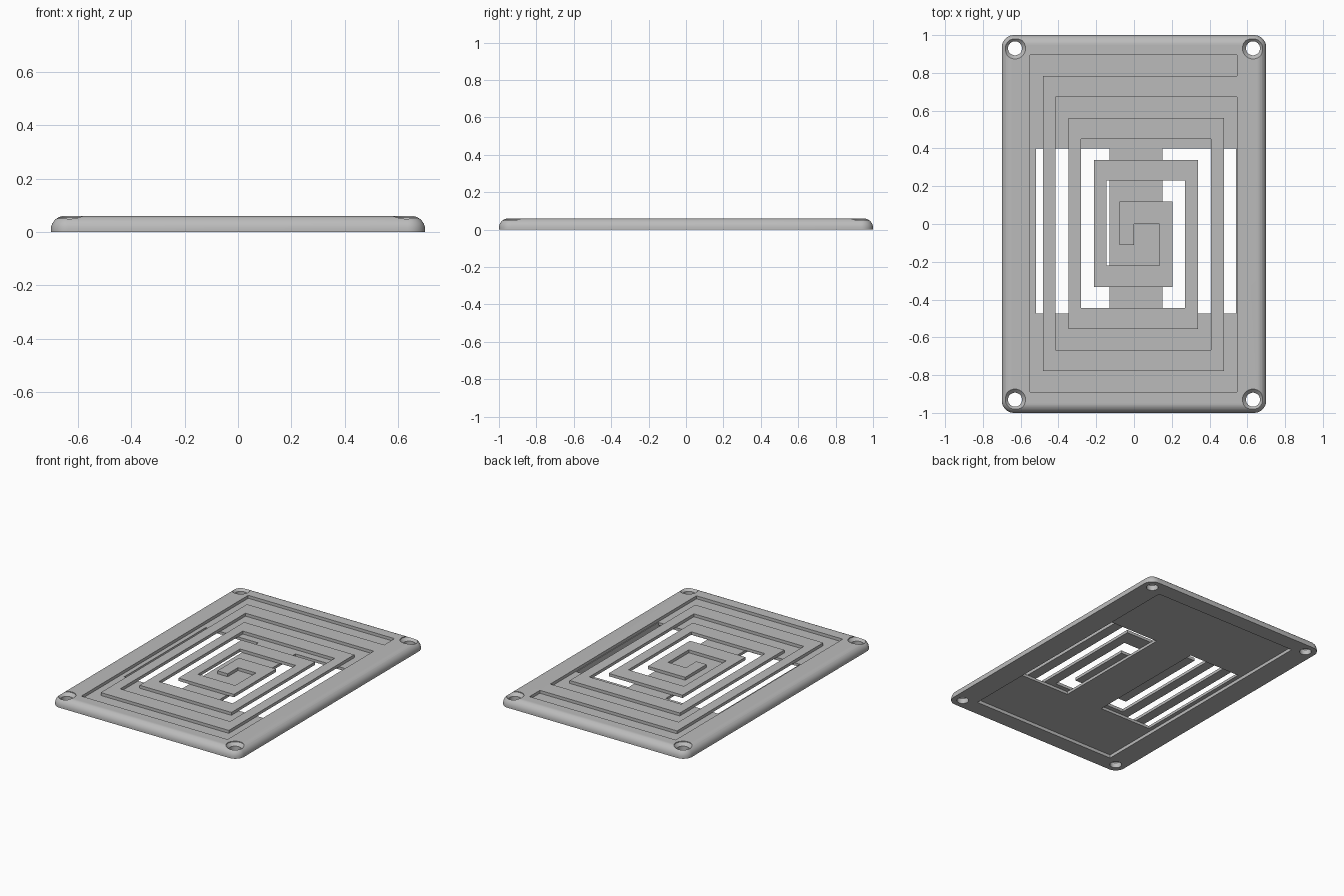
import bpy, bmesh, math
from mathutils import Vector

cube = bpy.data.objects.get("Cube")
if cube:
    bpy.data.objects.remove(cube, do_unlink=True)

HALF_X, HALF_Y, HEIGHT = 0.7, 1.0, 0.06
CORNER, FILLET = 0.065, 0.05
RECESS_TOP, GROOVE_FLOOR = 0.022, 0.04

grey = bpy.data.materials.new("light grey")
grey.use_nodes = True
colour = (0.5, 0.5, 0.5, 1)
grey.diffuse_color = colour
grey.node_tree.nodes["Principled BSDF"].inputs["Base Color"].default_value = colour


def stack(name, rings):
    """Closed solid skinned through rings of equal point count, bottom to top."""
    bm = bmesh.new()
    loops = [[bm.verts.new(p) for p in ring] for ring in rings]
    n = len(loops[0])
    for low, high in zip(loops, loops[1:]):
        for i in range(n):
            j = (i + 1) % n
            bm.faces.new((low[i], low[j], high[j], high[i]))
    bm.faces.new(loops[0][::-1])
    bm.faces.new(loops[-1])
    bmesh.ops.recalc_face_normals(bm, faces=bm.faces)
    mesh = bpy.data.meshes.new(name)
    bm.to_mesh(mesh)
    bm.free()
    mesh.materials.append(grey)
    obj = bpy.data.objects.new(name, mesh)
    bpy.context.collection.objects.link(obj)
    return obj


def prism(name, outline, z0, z1):
    return stack(name, [[(x, y, z) for x, y in outline] for z in (z0, z1)])


def box(name, x0, x1, y0, y1, z0, z1):
    return prism(name, [(x0, y0), (x1, y0), (x1, y1), (x0, y1)], z0, z1)


def rounded_ring(inset, z, steps=10):
    r = CORNER - inset
    ring = []
    for q, (sx, sy) in enumerate([(1, 1), (-1, 1), (-1, -1), (1, -1)]):
        for k in range(steps + 1):
            a = (q + k / steps) * math.pi / 2
            ring.append((sx * (HALF_X - CORNER) + r * math.cos(a),
                         sy * (HALF_Y - CORNER) + r * math.sin(a), z))
    return ring


def circle(x, y, r, z, n=40):
    return [(x + r * math.cos(math.tau * i / n), y + r * math.sin(math.tau * i / n), z)
            for i in range(n)]


def spiral_outline():
    """Both banks of the squared spiral channel, joined into one outline."""
    def bank(dx, dy):
        pts, right = [], 0.545
        for i in range(4):
            left, top = -0.55 + 0.135 * i + dx, 0.895 - 0.222 * i - dy
            bottom = -0.89 + 0.223 * i + dy
            pts.append((right, top))
            right = 0.545 - 0.137 * i - dx
            pts += [(left, top), (left, bottom), (right, bottom)]
        return pts
    outer, inner = bank(0, 0), bank(0.068, 0.111)
    # square pad at the inner end
    end_x = outer[-1][0]
    inner[-1] = (0, inner[-1][1])
    return outer + [(end_x, 0), (0, 0)] + inner[::-1]


# Plate with rounded corners and a rounded top edge
profile = [(0, 0)]
for k in range(9):
    a = k / 8 * math.pi / 2
    profile.append((FILLET * (1 - math.cos(a)), HEIGHT - FILLET + FILLET * math.sin(a)))
plate = stack("cover_plate", [rounded_ring(i, z) for i, z in profile])

# Underside recess, spiral channel and the two window openings
cutters = [
    box("recess_cutter", -0.548, 0.543, -0.888, 0.893, -0.05, RECESS_TOP),
    prism("spiral_cutter", spiral_outline(), GROOVE_FLOOR, 0.1),
    box("window_cutter_right", -0.52, -0.13, -0.475, 0.4, 0.01, GROOVE_FLOOR + 0.0004),
    box("window_cutter_left", 0.15, 0.54, -0.475, 0.4, 0.01, GROOVE_FLOOR + 0.0004),
]
# Countersunk screw holes
for sx in (-1, 1):
    for sy in (-1, 1):
        x, y = sx * 0.63, sy * 0.93
        cutters.append(stack("screw_hole_cutter", [
            circle(x, y, r, z) for r, z in
            ((0.037, -0.05), (0.037, 0.035), (0.056, 0.055), (0.056, 0.1))]))

bpy.ops.object.select_all(action="DESELECT")
bpy.context.view_layer.objects.active = plate
plate.select_set(True)
for cutter in cutters:
    cutter.hide_render = True
    mod = plate.modifiers.new("cut", "BOOLEAN")
    mod.operation, mod.solver, mod.object = "DIFFERENCE", "EXACT", cutter
    bpy.ops.object.modifier_apply(modifier=mod.name)
    bpy.data.objects.remove(cutter, do_unlink=True)

bpy.ops.object.shade_smooth_by_angle(angle=math.radians(30))
